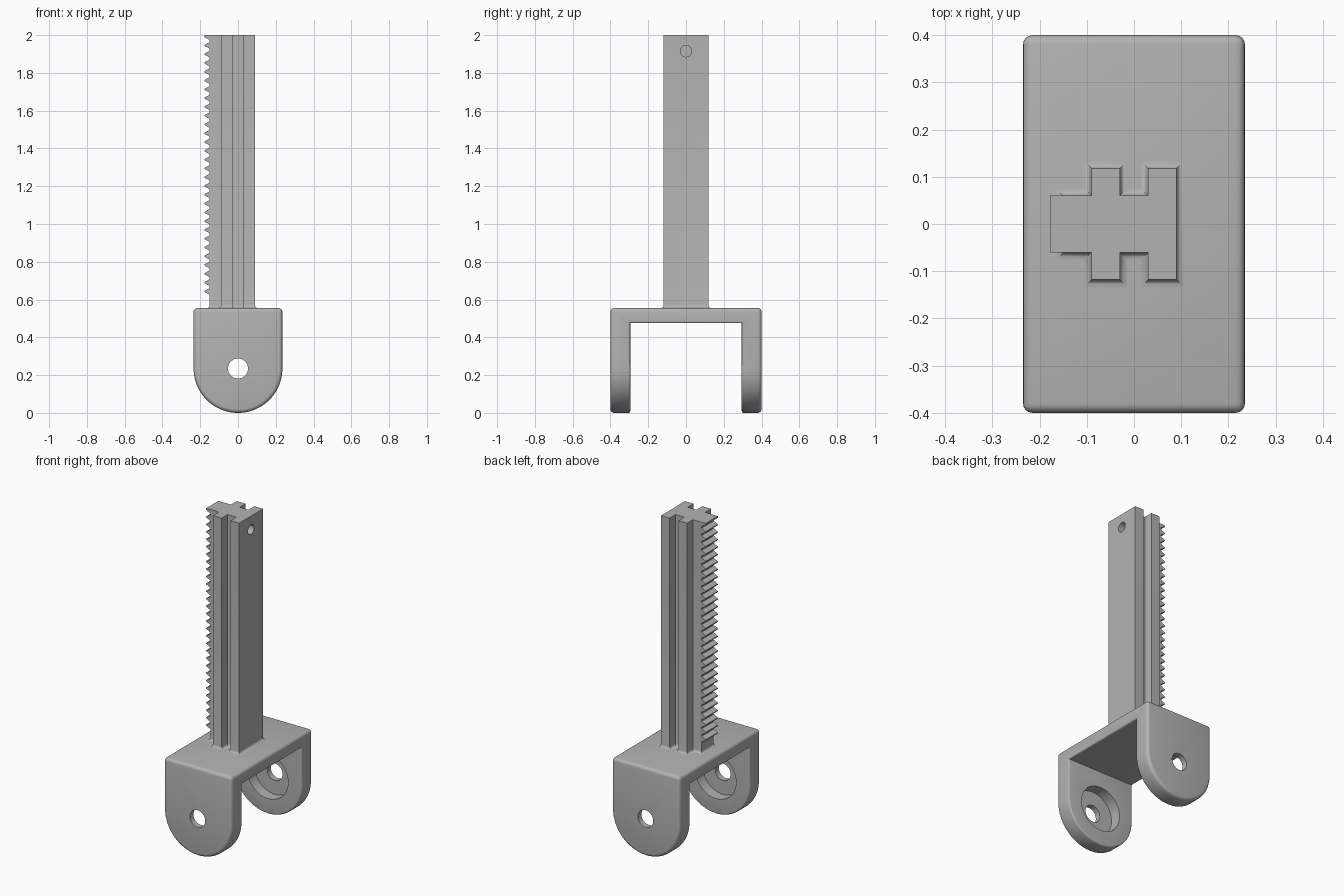
import bpy
import bmesh
from math import sin, cos, pi
from mathutils import Vector, Matrix

if "Cube" in bpy.data.objects:
    bpy.data.objects.remove(bpy.data.objects["Cube"])

HALF_X, HALF_Y, TOP = 0.235, 0.4, 0.555   # bracket size
INNER_Y, UNDER = 0.295, 0.475             # gap between the arms
PIVOT_Z = HALF_X

grey = bpy.data.materials.new("plain grey")
grey.use_nodes = True
grey.diffuse_color = (0.45, 0.45, 0.45, 1)
grey.node_tree.nodes["Principled BSDF"].inputs["Base Color"].default_value = (0.45, 0.45, 0.45, 1)


def finish(name, bm):
    bmesh.ops.recalc_face_normals(bm, faces=bm.faces)
    mesh = bpy.data.meshes.new(name)
    bm.to_mesh(mesh)
    bm.free()
    obj = bpy.data.objects.new(name, mesh)
    bpy.context.collection.objects.link(obj)
    mesh.materials.append(grey)
    return obj


def loft(name, rings):
    """Skin a stack of closed rings and cap both ends."""
    bm = bmesh.new()
    loops = [[bm.verts.new(p) for p in ring] for ring in rings]
    for a, b in zip(loops, loops[1:]):
        for i in range(len(a)):
            j = (i + 1) % len(a)
            bm.faces.new((a[i], a[j], b[j], b[i]))
    bm.faces.new(loops[0])
    bm.faces.new(loops[-1])
    return finish(name, bm)


def prism_y(name, outline, half):
    return loft(name, [[(x, y, z) for x, z in outline] for y in (-half, half)])


def cylinder(name, axis, radius, length, centre):
    bm = bmesh.new()
    bmesh.ops.create_cone(bm, cap_ends=True, segments=48, radius1=radius, radius2=radius, depth=length)
    turn = Matrix.Rotation(pi / 2, 4, "X" if axis == "Y" else "Y")
    bmesh.ops.transform(bm, matrix=Matrix.Translation(centre) @ turn, verts=bm.verts)
    return finish(name, bm)


def cut(obj, cutter):
    mod = obj.modifiers.new("cut", "BOOLEAN")
    mod.operation = "DIFFERENCE"
    mod.solver = "EXACT"
    mod.object = cutter
    select(obj)
    bpy.ops.object.modifier_apply(modifier=mod.name)
    bpy.data.objects.remove(cutter)


def select(obj):
    bpy.ops.object.select_all(action="DESELECT")
    obj.select_set(True)
    bpy.context.view_layer.objects.active = obj


def round_edges(obj, rule, width):
    bm = bmesh.new()
    bm.from_mesh(obj.data)
    edges = [e for e in bm.edges if e.calc_face_angle(0) > 0.5 and rule(e)]
    bmesh.ops.bevel(bm, geom=edges, offset=width, segments=4, profile=0.5, affect="EDGES")
    bm.to_mesh(obj.data)
    bm.free()


# Fork bracket: rounded arch with the middle removed
arch = [(HALF_X, TOP), (-HALF_X, TOP)]
arch += [(-HALF_X * cos(pi * i / 40), PIVOT_Z - HALF_X * sin(pi * i / 40)) for i in range(41)]
bracket = prism_y("fork_bracket", arch, HALF_Y)
gap = [(-1, -1), (1, -1), (1, UNDER), (-1, UNDER)]
cut(bracket, prism_y("gap_cutter", gap, INNER_Y))


def is_inner(e):
    return all(abs(v.co.y) < INNER_Y + 0.001 for v in e.verts)


def is_inner_rim(e):
    crosses = abs(e.verts[0].co.x - e.verts[1].co.x) > HALF_X * 1.5
    return is_inner(e) and not crosses and max(v.co.z for v in e.verts) < TOP - 0.01


round_edges(bracket, lambda e: not is_inner(e), 0.02)
round_edges(bracket, is_inner_rim, 0.01)

# Pivot hole through both arms and a wide recess inside each
cut(bracket, cylinder("pivot_cutter", "Y", 0.053, 2, (0, 0, PIVOT_Z)))
cut(bracket, cylinder("recess_cutter", "Y", 0.14, 2 * (INNER_Y + 0.07), (0, 0, PIVOT_Z)))

# Column: grooved section with a small fillet at its foot
half = [(0.09, 0.118), (0.03, 0.118), (0.03, 0.06), (-0.03, 0.06),
        (-0.03, 0.118), (-0.09, 0.118), (-0.09, 0.06), (-0.15, 0.06)]
section = [Vector(p) for p in half + [(x, -y) for x, y in reversed(half)]]


def grown(d):
    out = []
    for i, p in enumerate(section):
        a = (p - section[i - 1]).normalized()
        b = (section[(i + 1) % len(section)] - p).normalized()
        out.append(p + d * Vector((a.y + b.y, -a.x - b.x)))
    return out


FILLET = 0.015
levels = [(TOP - 0.02, FILLET)]
levels += [(TOP + FILLET * (1 - cos(t)), FILLET * (1 - sin(t))) for t in [pi / 8 * k for k in range(5)]]
levels.append((2, 0))
column = loft("column", [[(p.x, p.y, z) for p in grown(d)] for z, d in levels])
cut(column, cylinder("pin_cutter", "X", 0.03, 0.12, (0.09, 0, 1.915)))

# Rack teeth down the right side of the column
PITCH, ROOT, TIP = 0.0465, -0.149, -0.178
teeth = [(-0.14, 2)]
for k in range(30):
    z = 1.992 - k * PITCH
    teeth += [(ROOT, min(z + 0.018, 2)) if k else (TIP, 2), (TIP, z + 0.003), (TIP, z - 0.003), (ROOT, z - 0.018)]
teeth.append((-0.14, teeth[-1][1]))
rack = prism_y("rack_teeth", teeth, 0.06)

for part in (bracket, column, rack):
    select(part)
    bpy.ops.object.shade_smooth_by_angle(angle=pi / 6)
